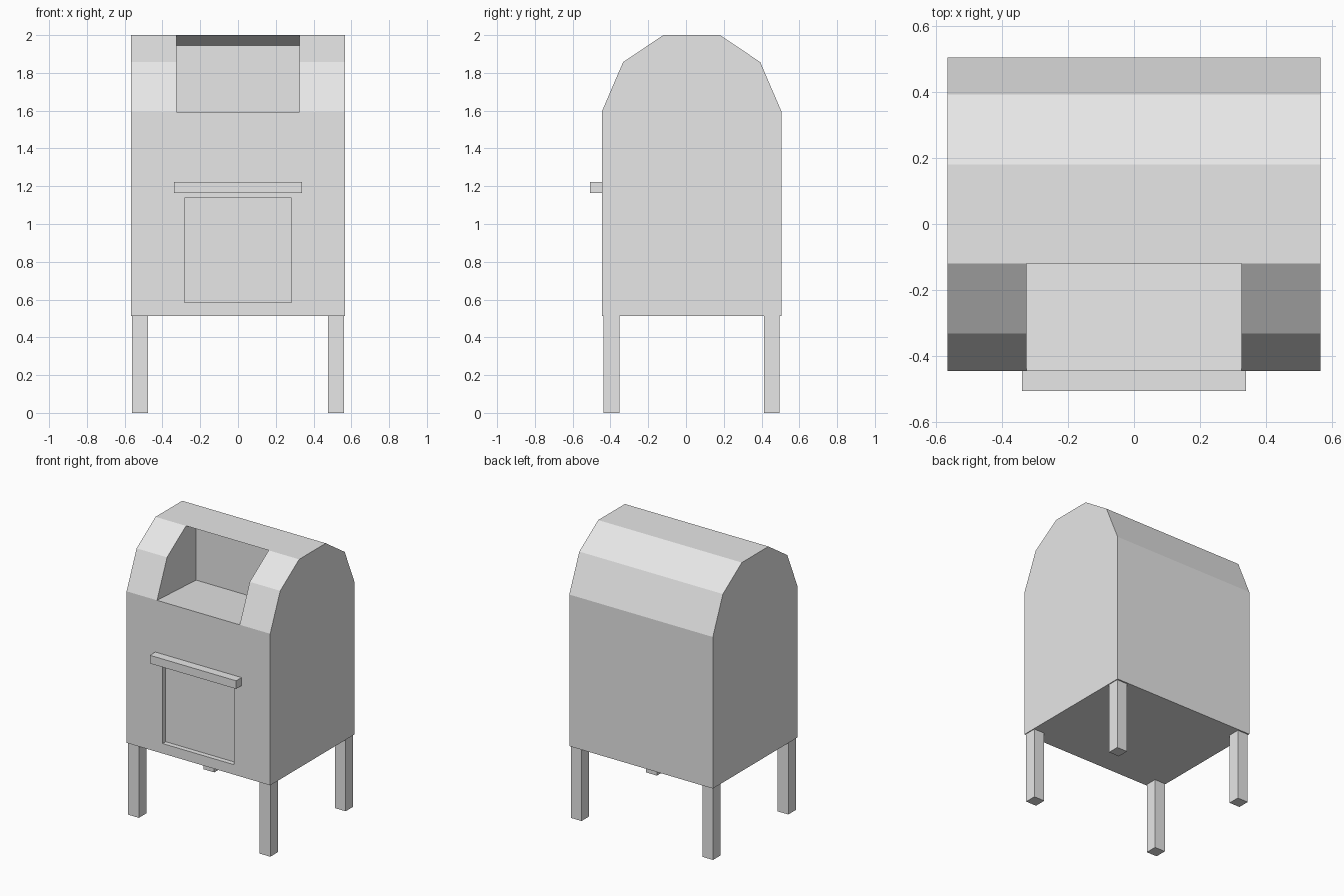
import bpy
import bmesh

cube = bpy.data.objects.get("Cube")
if cube:
    bpy.data.objects.remove(cube, do_unlink=True)

grey = bpy.data.materials.new("light_grey")
grey.use_nodes = True
grey.diffuse_color = (0.8, 0.8, 0.8, 1)
grey.node_tree.nodes["Principled BSDF"].inputs["Base Color"].default_value = (0.8, 0.8, 0.8, 1)


def prism(name, profile, x0, x1):
    """Extrude a (y, z) outline along x."""
    bm = bmesh.new()
    face = bm.faces.new([bm.verts.new((x0, y, z)) for y, z in profile])
    out = bmesh.ops.extrude_face_region(bm, geom=[face])
    moved = [v for v in out["geom"] if isinstance(v, bmesh.types.BMVert)]
    bmesh.ops.translate(bm, verts=moved, vec=(x1 - x0, 0, 0))
    bmesh.ops.recalc_face_normals(bm, faces=bm.faces)
    mesh = bpy.data.meshes.new(name)
    bm.to_mesh(mesh)
    bm.free()
    mesh.materials.append(grey)
    obj = bpy.data.objects.new(name, mesh)
    bpy.context.collection.objects.link(obj)
    return obj


def box(name, x0, x1, y0, y1, z0, z1):
    return prism(name, [(y0, z0), (y1, z0), (y1, z1), (y0, z1)], x0, x1)


def cut(target, cutter):
    cutter.hide_render = True
    mod = target.modifiers.new("cut", "BOOLEAN")
    mod.operation = "DIFFERENCE"
    mod.solver = "EXACT"
    mod.object = cutter
    bpy.context.view_layer.objects.active = target
    bpy.ops.object.modifier_apply(modifier=mod.name)
    bpy.data.objects.remove(cutter, do_unlink=True)


# Body with a faceted barrel roof, symmetric about its own middle
MID, FRONT, BOTTOM = 0.03, -0.446, 0.514
half = [(0.476, BOTTOM), (0.476, 1.594), (0.363, 1.857), (0.15, 2.0)]
outline = [(MID + d, z) for d, z in half] + [(MID - d, z) for d, z in reversed(half)]
body = prism("body", outline, -0.566, 0.566)

# Deposit opening: floor dips to the back, ceiling slopes down
opening = [(-0.6, 1.602), (-0.006, 1.57), (-0.006, 1.945), (-0.223, 2.05), (-0.6, 2.05)]
cut(body, prism("opening_cutter", opening, -0.326, 0.326))

# Recessed door panel
cut(body, box("panel_cutter", -0.282, 0.282, -0.6, FRONT + 0.035, 0.585, 1.138))

# Ledge above the door
box("door_ledge", -0.34, 0.34, -0.507, FRONT, 1.164, 1.222)

# Four legs, inset slightly from the body edges
LEG = 0.042
for side, sx in (("right", -1), ("left", 1)):
    for end, sy in (("front", -1), ("back", 1)):
        x, y = sx * 0.518, MID + sy * 0.424
        box(f"{end}_{side}_leg", x - LEG, x + LEG, y - LEG, y + LEG, 0, BOTTOM)
